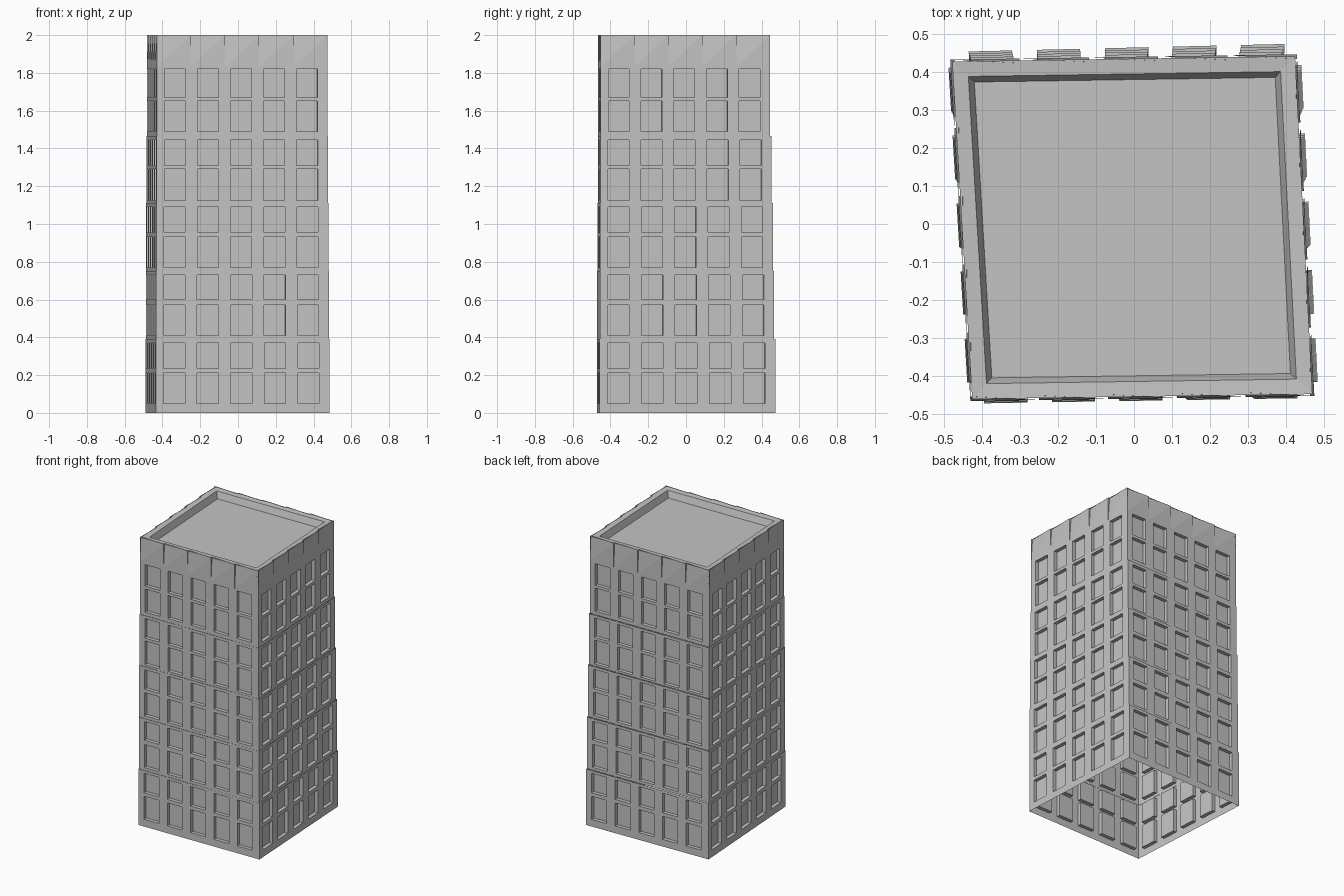
import bpy
from mathutils import Vector

if "Cube" in bpy.data.objects:
    bpy.data.objects.remove(bpy.data.objects["Cube"])

concrete = bpy.data.materials.new("concrete_grey")
concrete.diffuse_color = (0.55, 0.55, 0.55, 1)
concrete.use_nodes = True
concrete.node_tree.nodes["Principled BSDF"].inputs["Base Color"].default_value = concrete.diffuse_color

# slightly skewed footprint, easing inwards towards the top
LOW = [(-.435, -.472), (.485, -.457), (.437, .474), (-.49, .452)]
HIGH = [(-.43, -.465), (.474, -.452), (.428, .446), (-.483, .432)]
ROWS = [(.05, .21), (.235, .37), (.41, .57), (.60, .73), (.77, .93),
        (.955, 1.09), (1.125, 1.29), (1.31, 1.445), (1.49, 1.65), (1.67, 1.82)]
LEVELS = [0, .39, .75, 1.11, 1.465, 1.832]
COLS = [(.045 + .193 * i, .168 + .193 * i) for i in range(5)]
DEPTH = .025
BAND = 1.832
ROOF = 1.95


def corner(i, t):
    return Vector(LOW[i % 4]).lerp(Vector(HIGH[i % 4]), t)


def point(side, u, z, t, depth=0):
    a, b = corner(side, t), corner(side + 1, t)
    d = (b - a).normalized()
    p = a.lerp(b, u) + Vector((-d.y, d.x)) * depth
    return (p.x, p.y, z)


def build(name, quads):
    verts, faces = [], []
    for q in quads:
        faces.append(range(len(verts), len(verts) + len(q)))
        verts += q
    me = bpy.data.meshes.new(name)
    me.from_pydata(verts, [], [list(f) for f in faces])
    me.materials.append(concrete)
    ob = bpy.data.objects.new(name, me)
    bpy.context.collection.objects.link(ob)
    return ob


# two-storey wall modules with recessed windows
def wall_quads(side):
    quads = []
    us = [0] + [u for c in COLS for u in c] + [1]
    for m in range(5):
        t = m / 4
        zs = [LEVELS[m], *ROWS[2 * m], *ROWS[2 * m + 1], LEVELS[m + 1]]
        for i in range(len(us) - 1):
            for j in range(5):
                u0, u1, z0, z1 = us[i], us[i + 1], zs[j], zs[j + 1]
                ring = [(u0, z0), (u1, z0), (u1, z1), (u0, z1)]
                outer = [point(side, u, z, t) for u, z in ring]
                if i % 2 and j % 2:
                    inner = [point(side, u, z, t, DEPTH) for u, z in ring]
                    quads.append(inner)
                    for k in range(4):
                        n = (k + 1) % 4
                        quads.append([outer[k], outer[n], inner[n], inner[k]])
                else:
                    quads.append(outer)
    return quads


# top band of folded panels, each stepping back at its end
def band_quads(side):
    quads = []
    for i in range(5):
        u0, u1 = i / 5, (i + 1) / 5
        a0, a1 = point(side, u0, BAND, 1), point(side, u1, BAND, 1)
        b0, b1 = point(side, u0, 2, 1, .012), point(side, u1, 2, 1)
        quads += [[a0, a1, b1], [a0, b1, b0]]
        if i < 4:
            quads.append([a1, point(side, u1, 2, 1, .012), b1])
    return quads


for s, name in enumerate(("front", "right", "back", "left")):
    build(name + "_wall", wall_quads(s))
    build(name + "_top_band", band_quads(s))


# parapet rim and sunken roof
def inset(i, d, z):
    p, a, c = corner(i, 1), corner(i - 1, 1), corner(i + 1, 1)
    p = p + (a - p).normalized() * d + (c - p).normalized() * d
    return (p.x, p.y, z)


rim = []
for i in range(4):
    o0, o1 = inset(i, .005, 1.998), inset(i + 1, .005, 1.998)
    m0, m1 = inset(i, .045, 1.995), inset(i + 1, .045, 1.995)
    n0, n1 = inset(i, .06, ROOF), inset(i + 1, .06, ROOF)
    rim += [[o0, o1, m1, m0], [m0, m1, n1, n0]]
build("parapet", rim)
build("roof", [[inset(i, .06, ROOF) for i in range(4)]])
